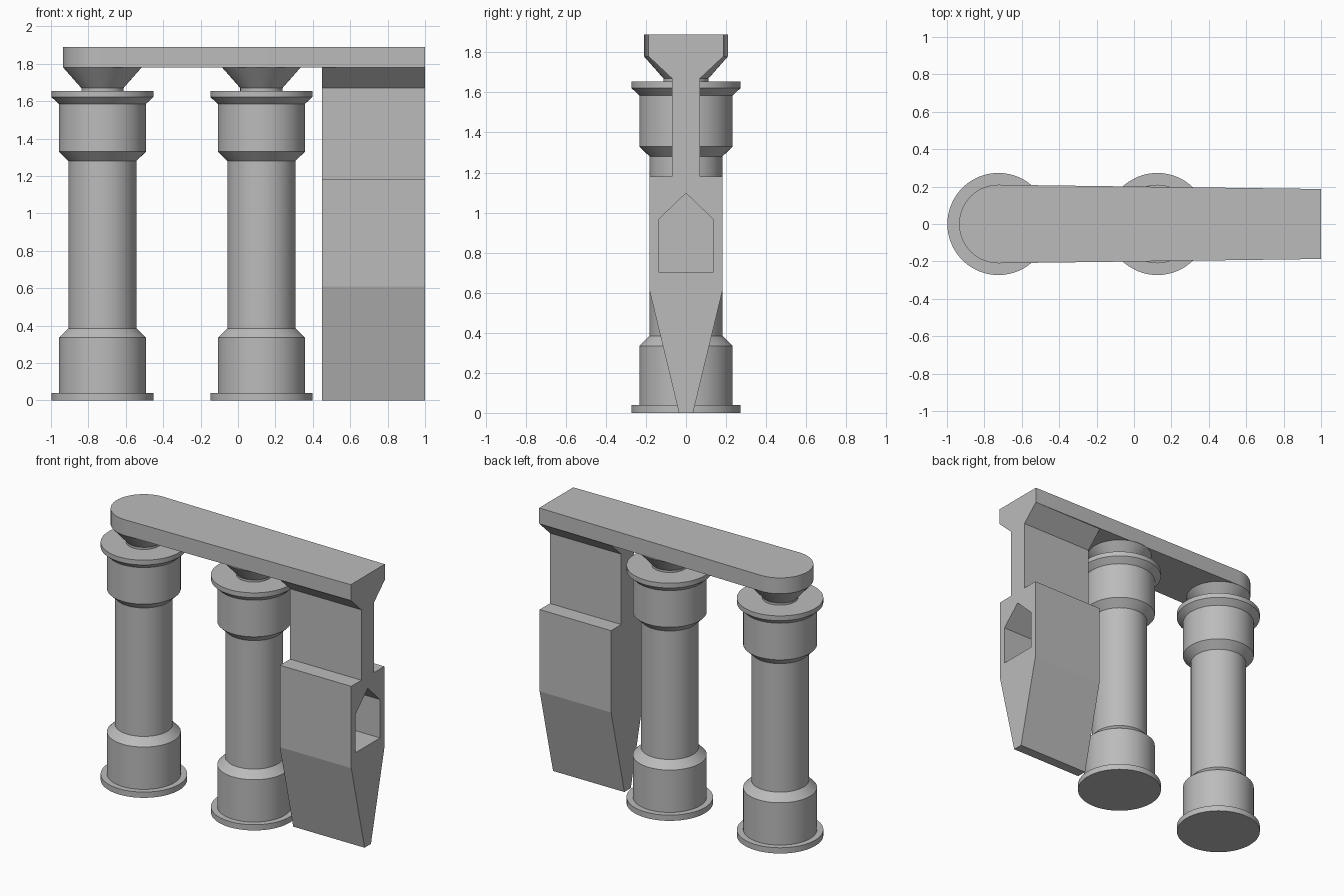
import bpy, bmesh, math
from mathutils import Vector

cube = bpy.data.objects.get("Cube")
if cube:
    bpy.data.objects.remove(cube, do_unlink=True)

GREY = (0.5, 0.5, 0.5, 1)
grey = bpy.data.materials.new("plain grey")
grey.use_nodes = True
grey.diffuse_color = GREY
grey.node_tree.nodes["Principled BSDF"].inputs["Base Color"].default_value = GREY


def finish(name, bm, smooth=False):
    bmesh.ops.recalc_face_normals(bm, faces=bm.faces)
    mesh = bpy.data.meshes.new(name)
    bm.to_mesh(mesh)
    bm.free()
    mesh.materials.append(grey)
    obj = bpy.data.objects.new(name, mesh)
    bpy.context.collection.objects.link(obj)
    bpy.ops.object.select_all(action="DESELECT")
    obj.select_set(True)
    bpy.context.view_layer.objects.active = obj
    if smooth:
        bpy.ops.object.shade_smooth_by_angle(angle=math.radians(30))
    return obj


def lathe(name, profile, x, sides=64):
    """Solid of revolution from (radius, height) pairs, capped at both ends."""
    bm = bmesh.new()
    rings = []
    for r, z in profile:
        angles = [math.tau * i / sides for i in range(sides)]
        rings.append([bm.verts.new((x + r * math.cos(a), r * math.sin(a), z)) for a in angles])
    for low, high in zip(rings, rings[1:]):
        for i in range(sides):
            j = (i + 1) % sides
            bm.faces.new((low[i], low[j], high[j], high[i]))
    bm.faces.new(rings[0])
    bm.faces.new(rings[-1])
    return finish(name, bm, True)


def prism(name, points, offset, smooth=False):
    """Outline swept along an offset."""
    bm = bmesh.new()
    face = bm.faces.new([bm.verts.new(p) for p in points])
    swept = bmesh.ops.extrude_face_region(bm, geom=[face])["geom"]
    verts = [v for v in swept if isinstance(v, bmesh.types.BMVert)]
    bmesh.ops.translate(bm, verts=verts, vec=Vector(offset))
    return finish(name, bm, smooth)


# Two flanged pillars, each with a flared head under the bar
PILLAR = [(0.273, 0), (0.273, 0.04), (0.233, 0.04), (0.233, 0.335), (0.182, 0.385),
          (0.182, 1.28), (0.233, 1.33), (0.233, 1.585), (0.273, 1.622), (0.273, 1.655)]
HEAD = [(0.113, 1.65), (0.113, 1.67), (0.21, 1.78)]
END_X = -0.725
for side, x in (("right", END_X), ("middle", 0.125)):
    lathe(side + "_pillar", PILLAR, x)
    lathe(side + "_pillar_head", HEAD, x)

# Tapering top bar with one round end
arc = [math.pi / 2 + math.pi * i / 32 for i in range(33)]
outline = [(END_X + 0.21 * math.cos(a), 0.21 * math.sin(a), 1.78) for a in arc]
prism("top_bar", outline + [(1, -0.187, 1.78), (1, 0.187, 1.78)], (0, 0, 0.11), True)

# Wedge blade with a narrow neck that widens into the bar
half = [(0.035, 0), (0.182, 0.61), (0.182, 1.18), (0.07, 1.18), (0.07, 1.67), (0.187, 1.78)]
section = half + [(-y, z) for y, z in reversed(half)]
blade = prism("wedge_blade", [(0.45, y, z) for y, z in section], (0.55, 0, 0))

# House-shaped socket sunk into the outer end of the blade
house = [(-0.135, 0.7), (0.135, 0.7), (0.135, 0.967), (0, 1.097), (-0.135, 0.967)]
cutter = prism("socket_cutter", [(0.6, y, z) for y, z in house], (0.5, 0, 0))
cutter.hide_render = True
cut = blade.modifiers.new("socket", "BOOLEAN")
cut.operation = "DIFFERENCE"
cut.solver = "EXACT"
cut.object = cutter
bpy.context.view_layer.objects.active = blade
bpy.ops.object.modifier_apply(modifier=cut.name)
bpy.data.objects.remove(cutter, do_unlink=True)
